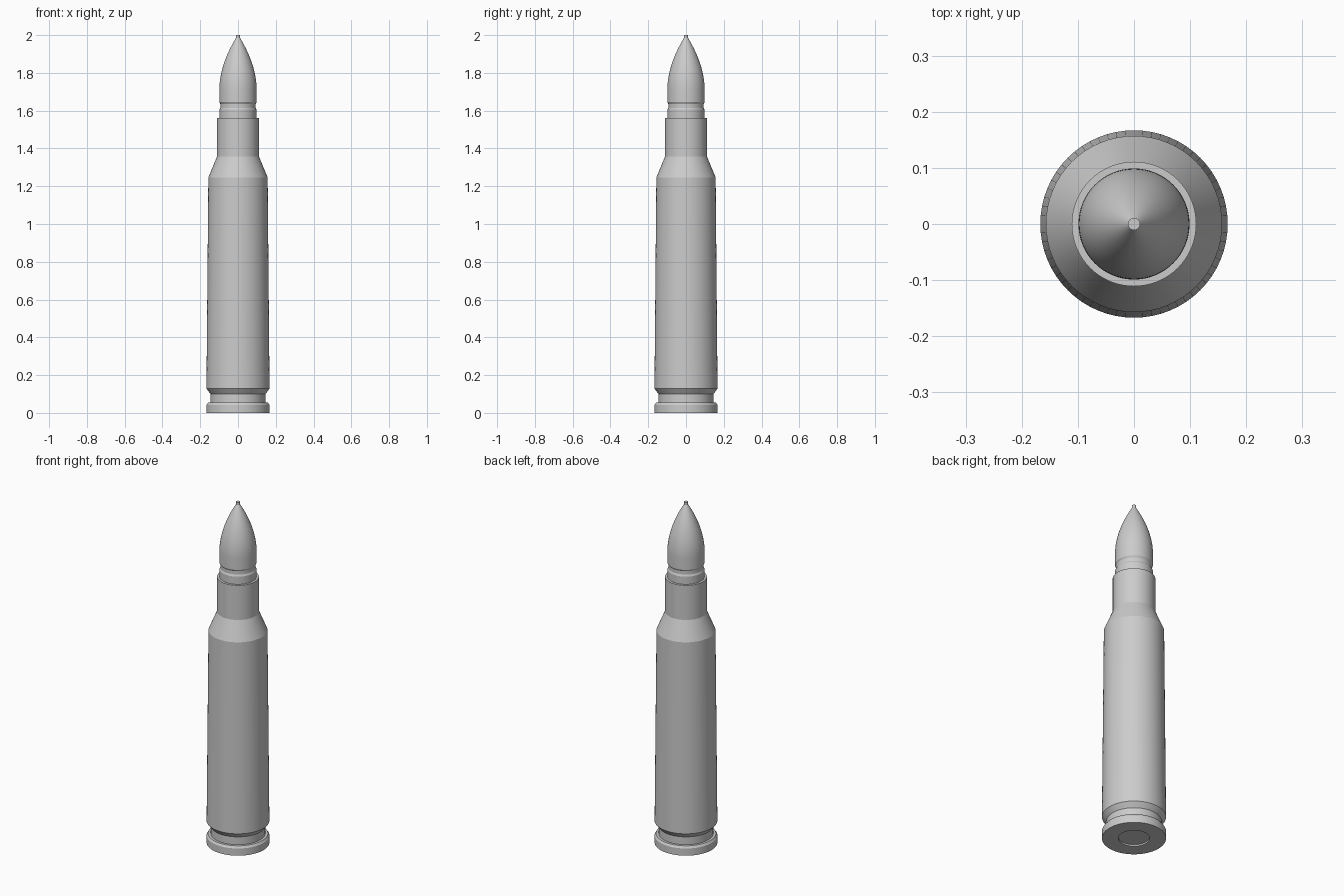
import bpy, bmesh, math

cube = bpy.data.objects.get("Cube")
if cube:
    bpy.data.objects.remove(cube, do_unlink=True)

SEGMENTS = 64

grey = bpy.data.materials.new("plain_grey")
grey.use_nodes = True
grey.diffuse_color = (0.6, 0.6, 0.6, 1)
grey.node_tree.nodes["Principled BSDF"].inputs["Base Color"].default_value = grey.diffuse_color


def lathe(name, profile):
    """Spin a (radius, height) profile around z; both ends lie on the axis."""
    bm = bmesh.new()
    verts = [bm.verts.new((r, 0, z)) for r, z in profile]
    edges = [bm.edges.new(pair) for pair in zip(verts, verts[1:])]
    bmesh.ops.spin(bm, geom=verts + edges, axis=(0, 0, 1), cent=(0, 0, 0),
                   angle=math.tau, steps=SEGMENTS, use_merge=True)
    bmesh.ops.remove_doubles(bm, verts=bm.verts, dist=0.0001)
    bmesh.ops.recalc_face_normals(bm, faces=bm.faces)
    mesh = bpy.data.meshes.new(name)
    bm.to_mesh(mesh)
    bm.free()
    mesh.materials.append(grey)
    obj = bpy.data.objects.new(name, mesh)
    bpy.context.collection.objects.link(obj)
    bpy.ops.object.select_all(action="DESELECT")
    obj.select_set(True)
    bpy.context.view_layer.objects.active = obj
    bpy.ops.object.shade_smooth_by_angle(angle=math.radians(20))
    return obj


# Case: recessed base, rim, extractor groove, tapered body, shoulder, neck
lathe("case", [
    (0, 0.02), (0.082, 0.02), (0.082, 0), (0.167, 0), (0.167, 0.042),
    (0.159, 0.054), (0.145, 0.054), (0.145, 0.1), (0.167, 0.128),
    (0.157, 1.247), (0.111, 1.357), (0.111, 1.56),
    (0.096, 1.56), (0.096, 1.5), (0, 1.5),
])

# Primer: disc set slightly into the base
lathe("primer", [(0, 0.008), (0.081, 0.008), (0.081, 0.03), (0, 0.03)])

# Bullet: shank with a crimp groove, curved nose and a small blunt tip
shank_top, nose_top, shank_r, tip_r = 1.71, 1.985, 0.099, 0.011
nose = []
for i in range(17):
    t = i / 16
    nose.append((shank_r - (shank_r - tip_r) * t ** 1.9,
                 shank_top + (nose_top - shank_top) * t))
lathe("bullet", [
    (0, 1.52), (0.098, 1.52), (0.098, 1.605), (0.093, 1.615), (0.093, 1.635),
    (shank_r, 1.645), *nose, (tip_r, 2), (0, 2),
])
